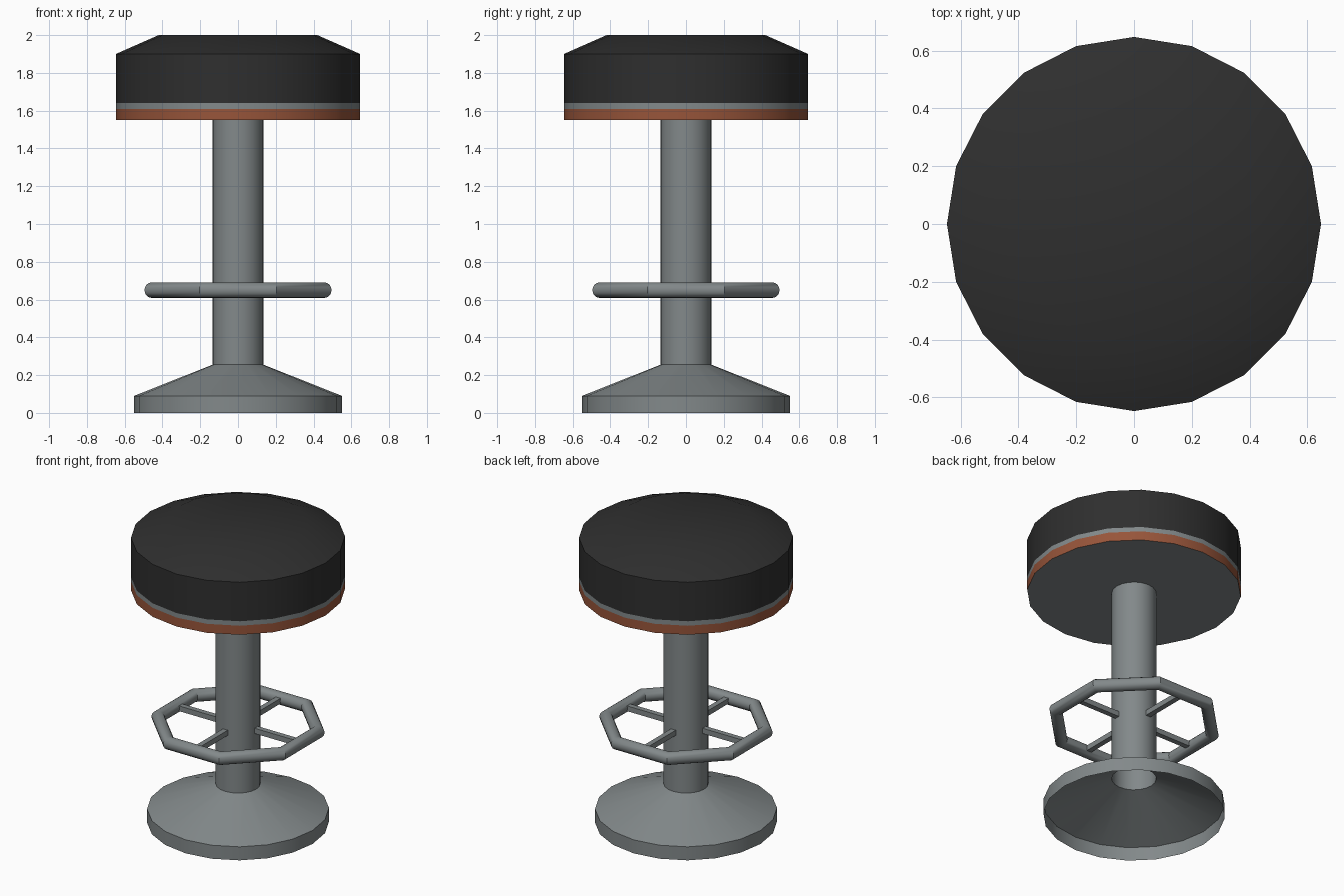
import bpy, bmesh, math
from mathutils import Vector

if "Cube" in bpy.data.objects:
    bpy.data.objects.remove(bpy.data.objects["Cube"])

SIDES = 20


def material(name, rgb):
    m = bpy.data.materials.new(name)
    m.diffuse_color = (*rgb, 1)
    m.use_nodes = True
    m.node_tree.nodes["Principled BSDF"].inputs["Base Color"].default_value = m.diffuse_color
    return m


black = material("black leather", (0.028, 0.028, 0.028))
grey = material("grey metal", (0.225, 0.25, 0.255))
brown = material("brown trim", (0.31, 0.09, 0.042))


def finish(bm, name, mats):
    me = bpy.data.meshes.new(name)
    bm.to_mesh(me)
    bm.free()
    ob = bpy.data.objects.new(name, me)
    bpy.context.collection.objects.link(ob)
    for m in mats:
        me.materials.append(m)
    bpy.ops.object.select_all(action='DESELECT')
    ob.select_set(True)
    bpy.context.view_layer.objects.active = ob
    bpy.ops.object.shade_smooth_by_angle(angle=math.radians(31))
    return ob


def lathe(profile, cap_bottom=False, cap_top=False):
    """Revolve (radius, z) points, listed bottom to top."""
    bm = bmesh.new()
    rings = [[bm.verts.new((r * math.cos(i * math.tau / SIDES),
                            r * math.sin(i * math.tau / SIDES), z))
              for i in range(SIDES)] for r, z in profile]
    for lo, hi in zip(rings, rings[1:]):
        for i in range(SIDES):
            j = (i + 1) % SIDES
            bm.faces.new((lo[i], lo[j], hi[j], hi[i]))
    if cap_bottom:
        bm.faces.new(rings[0][::-1])
    if cap_top:
        bm.faces.new(rings[-1])
    return bm


# Seat: brown trim, grey band, black cushion, grey underside
R = 0.647
bm = lathe([(R, 1.55), (R, 1.61), (R, 1.64), (R, 1.90), (0.42, 2.0)], True, True)
for f in bm.faces:
    z = f.calc_center_median().z
    f.material_index = 0 if z > 1.64 else 2 if 1.551 < z < 1.61 else 1
finish(bm, "seat", [black, grey, brown])

# Pedestal: hollow base, open underneath, and hollow column
finish(lathe([(0.55, 0), (0.55, 0.09), (0.135, 0.255)]), "base", [grey])
finish(lathe([(0.135, 0.255), (0.135, 1.55)]), "column", [grey])

# Footrest: eight-sided ring of round tube, flats facing the axes
SEG, TUBE = 8, 16
bm = bmesh.new()
ring = []
for i in range(SEG):
    a = (i + 0.5) * math.tau / SEG
    row = []
    for k in range(TUBE):
        t = k * math.tau / TUBE
        r = 0.495 + 0.041 * math.cos(t)
        row.append(bm.verts.new((r * math.cos(a), r * math.sin(a),
                                 0.65 + 0.041 * math.sin(t))))
    ring.append(row)
for i in range(SEG):
    p, q = ring[i], ring[(i + 1) % SEG]
    for k in range(TUBE):
        n = (k + 1) % TUBE
        bm.faces.new((p[k], q[k], q[n], p[n]))
finish(bm, "footrest_ring", [grey])

# Spokes joining the ring to the column
bm = bmesh.new()
for dx, dy in ((1, 0), (0, 1), (-1, 0), (0, -1)):
    verts = bmesh.ops.create_cube(bm, size=1)["verts"]
    size = Vector((0.32 if dx else 0.035, 0.32 if dy else 0.035, 0.035))
    for v in verts:
        v.co = v.co * size + Vector((dx * 0.285, dy * 0.285, 0.65))
finish(bm, "footrest_spokes", [grey])
